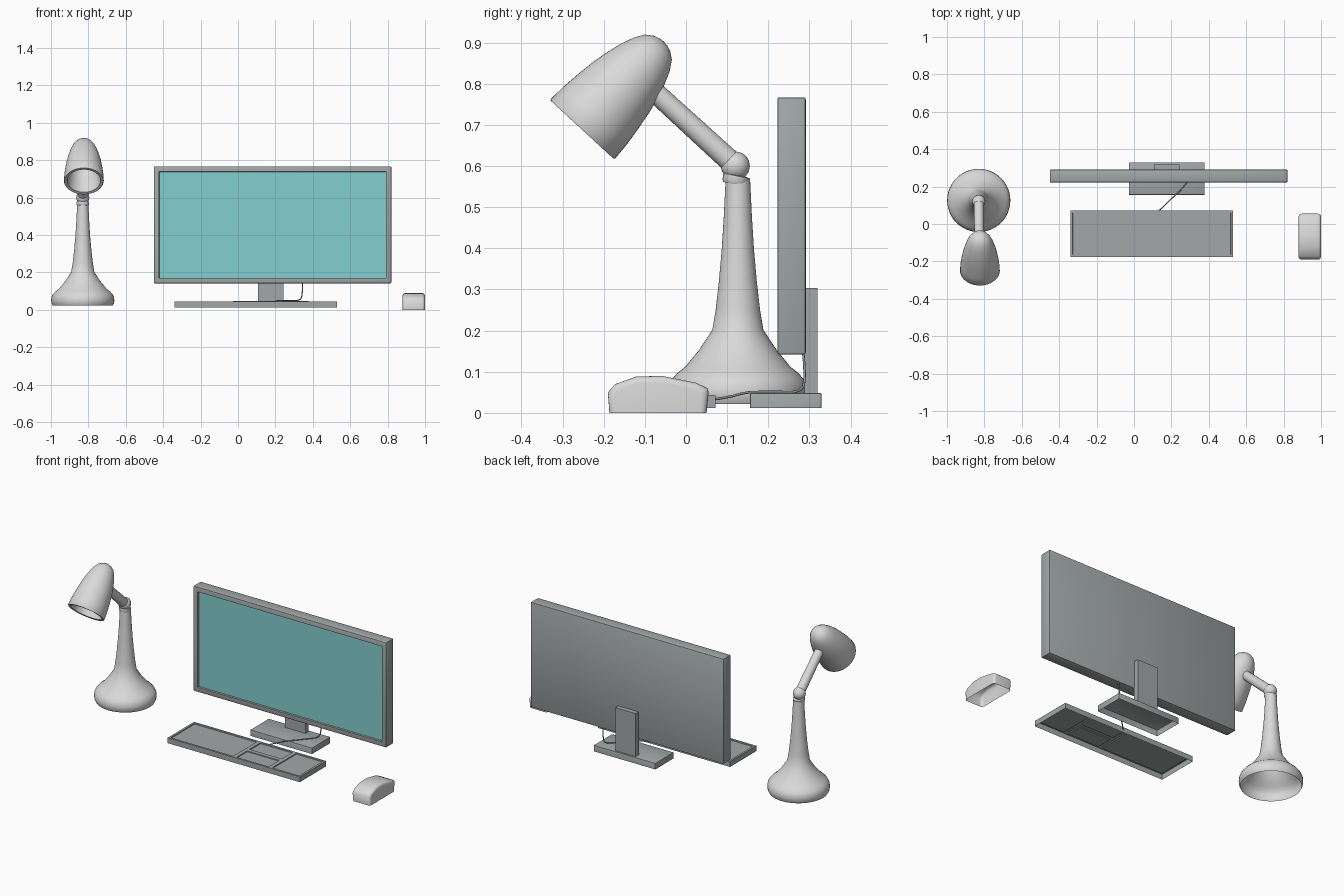
import bpy, bmesh, math
from mathutils import Vector, Matrix

if "Cube" in bpy.data.objects:
    bpy.data.objects.remove(bpy.data.objects["Cube"])


def material(name, col):
    m = bpy.data.materials.new(name)
    m.diffuse_color = (*col, 1)
    m.use_nodes = True
    m.node_tree.nodes["Principled BSDF"].inputs["Base Color"].default_value = m.diffuse_color
    return m


GREY = material("plastic grey", (0.36, 0.39, 0.39))
PALE = material("pale lamp grey", (0.70, 0.70, 0.70))
TEAL = material("screen teal", (0.23, 0.62, 0.63))


def finish(name, bm, mats, angle=30):
    bmesh.ops.recalc_face_normals(bm, faces=bm.faces)
    me = bpy.data.meshes.new(name)
    bm.to_mesh(me)
    bm.free()
    for m in mats:
        me.materials.append(m)
    ob = bpy.data.objects.new(name, me)
    bpy.context.collection.objects.link(ob)
    bpy.ops.object.select_all(action='DESELECT')
    ob.select_set(True)
    bpy.context.view_layer.objects.active = ob
    bpy.ops.object.shade_smooth_by_angle(angle=math.radians(angle))
    return ob


def box(lo, hi, bevel=0.0, open_bottom=False):
    bm = bmesh.new()
    lo, hi = Vector(lo), Vector(hi)
    bmesh.ops.create_cube(bm, size=1, matrix=Matrix.Translation((lo + hi) / 2)
                          @ Matrix.Diagonal((*(hi - lo), 1)))
    if open_bottom:
        drop_bottom(bm)
    if bevel:
        edges = [e for e in bm.edges if not e.is_boundary]
        bmesh.ops.bevel(bm, geom=edges, offset=bevel, segments=2, profile=0.5, affect='EDGES')
    return bm


def drop_bottom(bm):
    bm.normal_update()
    low = min(bm.faces, key=lambda f: f.calc_center_median().z)
    bmesh.ops.delete(bm, geom=[low], context='FACES_ONLY')


def lathe(profile, origin, axis=(0, 0, 1), n=48):
    # profile is a list of (radius, distance along axis)
    bm = bmesh.new()
    vs = [bm.verts.new((r, 0, z)) for r, z in profile]
    es = [bm.edges.new(p) for p in zip(vs, vs[1:])]
    bmesh.ops.spin(bm, geom=vs + es, cent=(0, 0, 0), axis=(0, 0, 1),
                   angle=2 * math.pi, steps=n)
    bmesh.ops.remove_doubles(bm, verts=bm.verts, dist=1e-5)
    rot = Vector(axis).to_track_quat('Z', 'Y').to_matrix().to_4x4()
    bm.transform(Matrix.Translation(origin) @ rot)
    return bm


# Monitor: bevelled case, front inset for the bezel, screen sunk into it
bm = box((-0.45, 0.222, 0.142), (0.82, 0.291, 0.767), 0.005)
bm.normal_update()
front = max((f for f in bm.faces if f.normal.y < -0.99), key=lambda f: f.calc_area())
bmesh.ops.inset_region(bm, faces=[front], thickness=0.033)
bmesh.ops.inset_region(bm, faces=[front], thickness=0.001, depth=-0.012)
front.material_index = 1
finish("monitor", bm, [GREY, TEAL])

# Monitor stand: neck plate and hollow foot
finish("stand_neck", box((0.108, 0.288, 0.045), (0.242, 0.319, 0.304)), [GREY])
finish("stand_foot", box((-0.028, 0.156, 0.012), (0.378, 0.329, 0.048), 0.002, True), [GREY])

# Keyboard: hollow shell, top divided into four sunken key panels
bm = bmesh.new()
xs, ys = (-0.34, 0.095, 0.33, 0.53), (-0.176, -0.055, 0.072)
g = [[bm.verts.new((x, y, 0.044)) for y in ys] for x in xs]
tops = [bm.faces.new((*g[i], *reversed(g[i + 1]))) for i in (0, 2)]
tops += [bm.faces.new((g[1][j], g[2][j], g[2][j + 1], g[1][j + 1])) for j in (0, 1)]
bmesh.ops.recalc_face_normals(bm, faces=bm.faces)
if tops[0].normal.z < 0:
    bmesh.ops.reverse_faces(bm, faces=bm.faces)
rim = [e for e in bm.edges if e.is_boundary]
ext = bmesh.ops.extrude_edge_only(bm, edges=rim)["geom"]
bmesh.ops.translate(bm, vec=(0, 0, -0.032),
                    verts=[v for v in ext if isinstance(v, bmesh.types.BMVert)])
bmesh.ops.inset_individual(bm, faces=tops, thickness=0.012, use_even_offset=True)
bmesh.ops.inset_individual(bm, faces=tops, thickness=0.001, depth=-0.005, use_even_offset=True)
finish("keyboard", bm, [GREY])

# Cable from keyboard to monitor
cu = bpy.data.curves.new("cable", 'CURVE')
cu.dimensions = '3D'
cu.bevel_depth = 0.003
cu.bevel_resolution = 2
path = [(0.13, 0.068, 0.033), (0.17, 0.105, 0.038), (0.21, 0.145, 0.05), (0.25, 0.18, 0.051),
        (0.29, 0.23, 0.051), (0.33, 0.275, 0.05), (0.345, 0.292, 0.075), (0.345, 0.285, 0.145)]
sp = cu.splines.new('NURBS')
sp.points.add(len(path) - 1)
for p, co in zip(sp.points, path):
    p.co = (*co, 1)
sp.use_endpoint_u = True
sp.order_u = 3
cu.materials.append(GREY)
cable = bpy.data.objects.new("cable", cu)
bpy.context.collection.objects.link(cable)

# Mouse: side profile extruded across x, rounded, hollow below
side = [(-0.186, 0.0), (-0.190, 0.05), (-0.172, 0.070), (-0.122, 0.088),
        (-0.06, 0.090), (0.025, 0.073), (0.052, 0.060), (0.055, 0.05), (0.05, 0.0)]
bm = bmesh.new()
face = bm.faces.new([bm.verts.new((0.88, y, z)) for y, z in side])
ext = bmesh.ops.extrude_face_region(bm, geom=[face])["geom"]
bmesh.ops.translate(bm, vec=(0.12, 0, 0),
                    verts=[v for v in ext if isinstance(v, bmesh.types.BMVert)])
drop_bottom(bm)
bm.normal_update()
edges = [e for e in bm.edges if len(e.link_faces) == 2
         and abs(e.verts[0].co.x - e.verts[1].co.x) < 0.01]
bmesh.ops.bevel(bm, geom=edges, offset=0.016, segments=4, profile=0.5,
                affect='EDGES', clamp_overlap=True)
finish("mouse", bm, [PALE], 50)

# Lamp base and tapering stem, hollow underneath
LX, LY = -0.83, 0.126
finish("lamp_base", lathe([
    (0.160, 0.022), (0.167, 0.035), (0.169, 0.050), (0.167, 0.068), (0.160, 0.082),
    (0.147, 0.097), (0.128, 0.112), (0.094, 0.153), (0.062, 0.202), (0.054, 0.25),
    (0.046, 0.32), (0.039, 0.40), (0.034, 0.48), (0.030, 0.562)], (LX, LY, 0)), [PALE], 40)

# Elbow joint with collar
R = 0.035
ball = [(R * math.sin(a), -R * math.cos(a)) for a in (math.pi * i / 16 for i in range(17))]
finish("lamp_elbow", lathe(ball, (LX, 0.120, 0.600)), [PALE])
finish("lamp_collar", lathe([(0.0, -0.007), (0.029, -0.007), (0.033, 0.0), (0.033, 0.014),
                             (0.0, 0.02)], (LX, 0.121, 0.562), (0, 0.2, 1)), [PALE])

# Arm from elbow to shade
a, b = Vector((LX, 0.115, 0.605)), Vector((LX + 0.003, -0.085, 0.788))
finish("lamp_arm", lathe([(0, 0), (0.027, 0), (0.025, (b - a).length), (0, (b - a).length)],
                         a, b - a, 32), [PALE])

# Bell-shaped shade with rim and inner bowl
finish("lamp_shade", lathe([
    (0, 0.25), (0.03, 0.24), (0.055, 0.205), (0.072, 0.14), (0.083, 0.06), (0.089, 0.002),
    (0.104, 0.0), (0.1065, 0.004), (0.104, 0.05), (0.098, 0.10), (0.091, 0.145),
    (0.083, 0.18), (0.073, 0.216), (0.060, 0.249), (0.045, 0.273), (0.027, 0.286),
    (0.012, 0.291), (0, 0.292)],
    (-0.824, -0.2525, 0.688), (0, 0.678, 0.735)), [PALE], 40)
